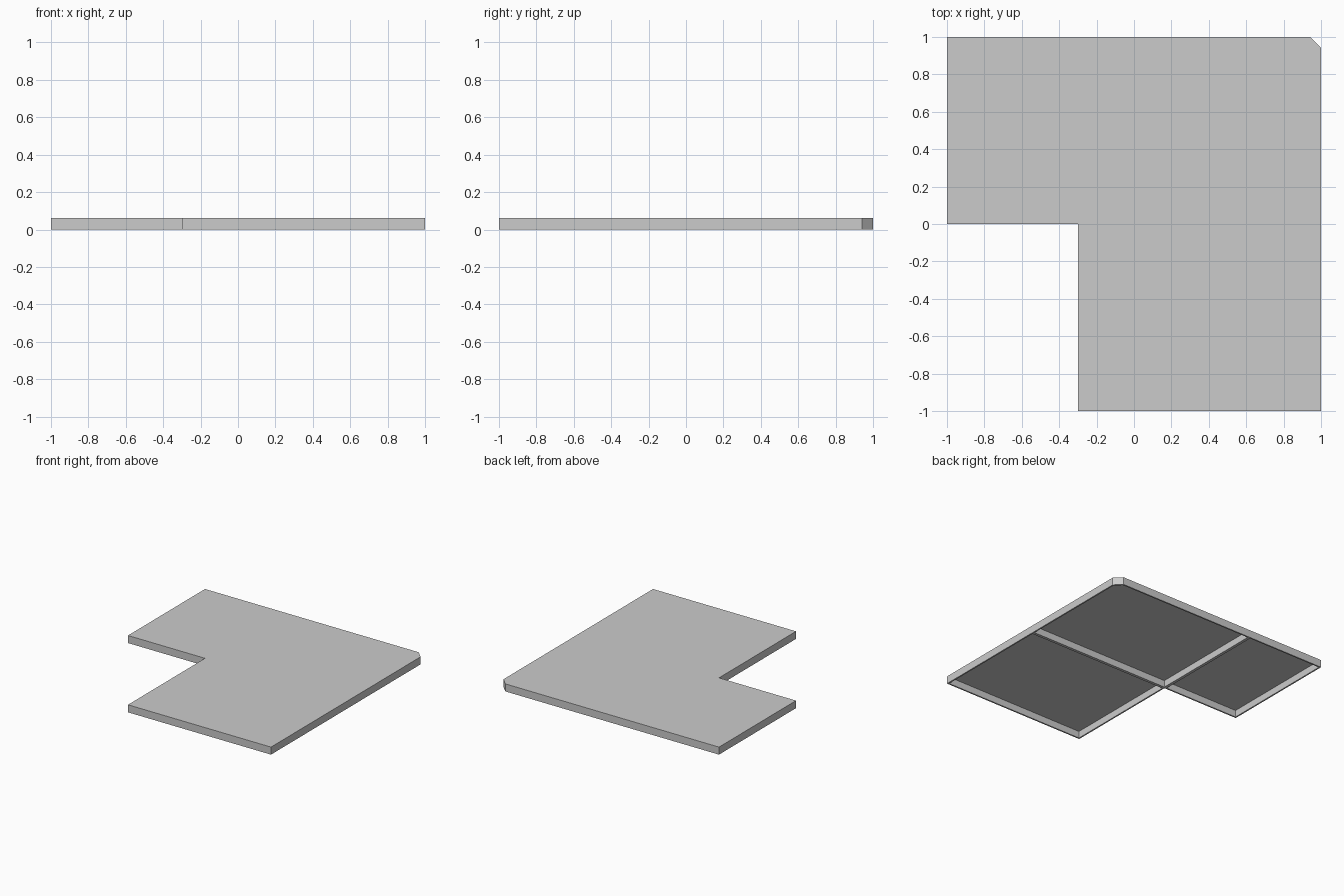
import bpy, bmesh

if "Cube" in bpy.data.objects:
    bpy.data.objects.remove(bpy.data.objects["Cube"])

HEIGHT, SKIN, RIM, CUT = 0.062, 0.006, 0.012, 0.058

bm = bmesh.new()
points = {}


def vert(x, y):
    if (x, y) not in points:
        points[(x, y)] = bm.verts.new((x, y, 0))
    return points[(x, y)]


# L-shaped footprint as three bays, outer corner clipped
bays = [
    [(-0.3, 0), (1, 0), (1, 1 - CUT), (1 - CUT, 1), (-0.3, 1)],
    [(-0.3, -1), (1, -1), (1, 0), (-0.3, 0)],
    [(-1, 0), (-0.3, 0), (-0.3, 1), (-1, 1)],
]
bottom = [bm.faces.new([vert(*p) for p in bay]) for bay in bays]

# Raise a solid slab, keeping the bay faces underneath
copy = bmesh.ops.duplicate(bm, geom=bottom)
under = [g for g in copy["geom"] if isinstance(g, bmesh.types.BMFace)]
ext = bmesh.ops.extrude_face_region(bm, geom=bottom)
top_verts = [g for g in ext["geom"] if isinstance(g, bmesh.types.BMVert)]
top_faces = [g for g in ext["geom"] if isinstance(g, bmesh.types.BMFace)]
bmesh.ops.translate(bm, verts=top_verts, vec=(0, 0, HEIGHT))
stale = [f for f in bottom if f.is_valid]
if stale:
    bmesh.ops.delete(bm, geom=stale, context='FACES')
bmesh.ops.dissolve_faces(bm, faces=[f for f in top_faces if f.is_valid])
bmesh.ops.remove_doubles(bm, verts=bm.verts[:], dist=1e-5)
bmesh.ops.recalc_face_normals(bm, faces=bm.faces[:])

# Hollow each bay from below, leaving rim and cross ribs
bm.normal_update()
under = [f for f in bm.faces if f.normal.z < -0.9]
bmesh.ops.inset_individual(bm, faces=under, thickness=RIM, use_even_offset=True)
for face in under:
    wall = bmesh.ops.extrude_discrete_faces(bm, faces=[face])
    bmesh.ops.translate(bm, verts=wall["faces"][0].verts[:],
                        vec=(0, 0, HEIGHT - SKIN))
bmesh.ops.recalc_face_normals(bm, faces=bm.faces[:])

mesh = bpy.data.meshes.new("corner_platform")
bm.to_mesh(mesh)
bm.free()
platform = bpy.data.objects.new("corner_platform", mesh)
bpy.context.collection.objects.link(platform)
